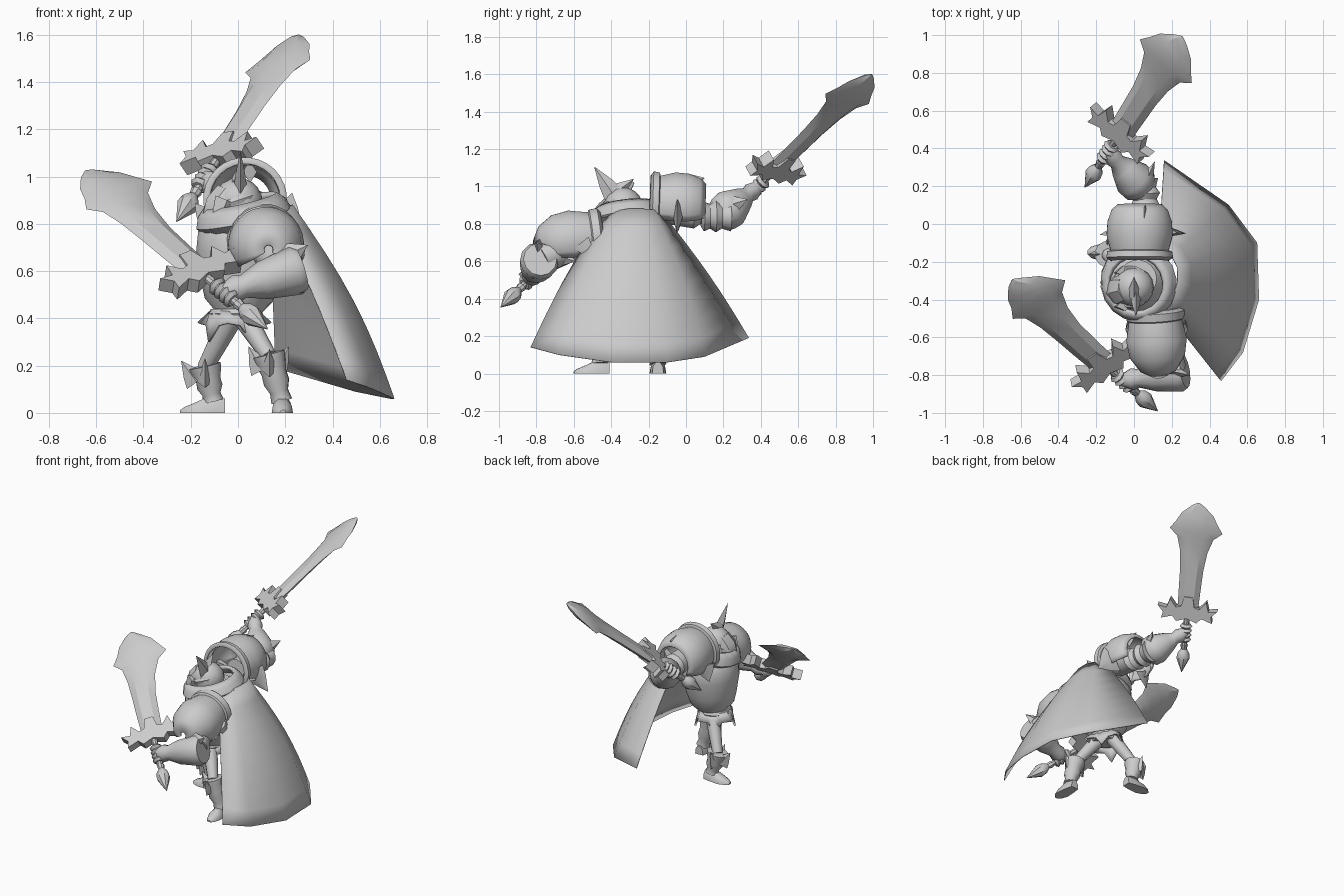
import bpy, bmesh, math
from mathutils import Vector, Matrix

if "Cube" in bpy.data.objects:
    bpy.data.objects.remove(bpy.data.objects["Cube"])

grey = bpy.data.materials.new("plain grey")
grey.use_nodes = True
grey.diffuse_color = (0.6, 0.6, 0.6, 1)
grey.node_tree.nodes["Principled BSDF"].inputs["Base Color"].default_value = (0.6, 0.6, 0.6, 1)


def finish(name, bm, angle=40, solid=0.0):
    bmesh.ops.remove_doubles(bm, verts=bm.verts, dist=0.0005)
    bmesh.ops.recalc_face_normals(bm, faces=bm.faces)
    mesh = bpy.data.meshes.new(name)
    bm.to_mesh(mesh)
    bm.free()
    ob = bpy.data.objects.new(name, mesh)
    bpy.context.collection.objects.link(ob)
    mesh.materials.append(grey)
    if solid:
        mod = ob.modifiers.new("thickness", 'SOLIDIFY')
        mod.thickness = solid
        mod.offset = 0
    bpy.ops.object.select_all(action='DESELECT')
    bpy.context.view_layer.objects.active = ob
    ob.select_set(True)
    bpy.ops.object.shade_smooth_by_angle(angle=math.radians(angle))
    return ob


def skin(bm, rows, closed=True):
    """Join rows of points with quads."""
    rows = [[bm.verts.new(p) for p in row] for row in rows]
    n = len(rows[0])
    for a, b in zip(rows, rows[1:]):
        for i in range(n if closed else n - 1):
            j = (i + 1) % n
            bm.faces.new((a[i], a[j], b[j], b[i]))
    return rows


def lathe(name, p0, p1, profile, n=14, flat=1.0, shell=0.0, gap=0):
    """Turn (fraction, radius) pairs round the line p0-p1.
    flat squashes sideways; shell leaves it open and thin; gap opens the underside (degrees)."""
    p0, p1 = Vector(p0), Vector(p1)
    axis = p1 - p0
    side = axis.cross(Vector((0, 0, 1)))
    side = side.normalized() if side.length > 1e-4 else Vector((0, 1, 0))
    up = side.cross(axis).normalized()
    start, sweep = math.radians(gap / 2 - 90), math.radians(360 - gap)
    angles = [start + sweep * i / (n - 1 if gap else n) for i in range(n)]
    bm = bmesh.new()
    rings = skin(bm, [[p0 + axis * t + r * (side * math.cos(k) * flat + up * math.sin(k))
                       for k in angles] for t, r in profile], closed=not gap)
    if not shell:
        bm.faces.new(rings[0])
        bm.faces.new(rings[-1])
    return finish(name, bm, solid=shell)


def spike(name, base, tip, r, flat=0.6):
    return lathe(name, base, tip, [(0, r), (0.4, r * 0.7), (1, 0.001)], 4, flat)


GUARD = [(0, .40), (.07, .375), (.10, .41), (.175, .385), (.165, .43), (.205, .475), (.145, .465),
         (.125, .53), (.08, .475), (.045, .485), (.03, .555)]
# distance along, half width, share of the sideways lean
BLADE = [(.44, .07, 0), (.6, .075, 0), (.75, .08, .1), (.88, .095, .4), (.98, .125, .8),
         (1.03, .182, 1), (1.09, .142, 1), (1.15, .11, .8), (1.21, .045, .5), (1.234, .008, .6)]


def sword(label, pommel, tip, across, lean):
    pommel, along = Vector(pommel), (Vector(tip) - Vector(pommel)).normalized()
    across = Vector(across)
    across = (across - along * across.dot(along)).normalized()
    thick = along.cross(across)

    def at(w, t, h):
        return pommel + across * w + along * t + thick * h

    # blade with bevelled edges
    bm = bmesh.new()
    rows = []
    for t, w, share in BLADE:
        h = min(0.024, w * 0.32)
        ring = [(-w, 0), (-w * .5, h), (w * .5, h), (w, 0), (w * .5, -h), (-w * .5, -h)]
        rows.append([at(x + share * lean, t, y) for x, y in ring])
    rings = skin(bm, rows)
    bm.faces.new(rings[0])
    bm.faces.new(rings[-1])
    finish(label + "_sword_blade", bm, 25)
    # star shaped guard
    outline = GUARD + [(-w, t) for w, t in reversed(GUARD[1:])]
    bm = bmesh.new()
    rings = skin(bm, [[at(w, t, h) for w, t in outline] for h in (-.033, .033)])
    for ring in rings:
        bm.faces.new(ring)
    finish(label + "_sword_guard", bm, 20)
    # grip and spindle pommel
    lathe(label + "_sword_grip", at(0, .1, 0), at(0, .42, 0), [(0, .018), (1, .02)], 8)
    lathe(label + "_sword_pommel", pommel, at(0, .2, 0),
          [(0, .002), (.5, .045), (.7, .04), (.85, .02), (1, .026)], 8)
    # gauntlet hand wrapped round the grip
    for k in range(4):
        c = at(0, .24 + k * .032, 0)
        lathe(label + "_finger", c - along * .016, c + along * .016,
              [(0, .03), (.5, .044), (1, .03)], 8)
    return at(0, .29, 0)


right_hand = sword("right", (-.26, .195, .81), (.255, .985, 1.595), (-.76, .62, -.16), .005)
left_hand = sword("left", (.125, -.99, .355), (-.655, -.31, 1.015), (-.764, -.555, -.32), -.035)

# right arm, raised
lathe("right_upper_arm", (.05, -.1, .87), (.06, .2, .84),
      [(0, .07), (.5, .08), (.62, .05), (.75, .06), (1, .05)])
lathe("right_elbow_cuff", (.06, .08, .84), (.05, .24, .84),
      [(0, .055), (.1, .08), (.3, .065), (.5, .085), (.7, .065), (1, .08)])
lathe("right_gauntlet", (.06, .17, .83), right_hand,
      [(0, .05), (.15, .10), (.32, .105), (.6, .068), (.75, .042), (.85, .05), (1, .035)])
spike("right_elbow_fin", (.07, .24, .90), (.11, .33, .93), .05)

# left arm, lowered
lathe("left_upper_arm", (.1, -.5, .74), (.2, -.77, .61), [(0, .08), (.6, .085), (1, .08)])
lathe("left_gauntlet", (.27, -.78, .61), left_hand,
      [(0, .09), (.08, .105), (.5, .082), (.75, .05), (.85, .058), (1, .035)], 12)
spike("left_elbow_fin_top", (.2, -.78, .66), (.295, -.80, .71), .06)
spike("left_elbow_fin_low", (.2, -.80, .56), (.285, -.82, .51), .06)
spike("left_elbow_fin_back", (.2, -.70, .63), (.22, -.585, .60), .06)

# shoulder shells with raised rims, open below
lathe("right_pauldron", (.03, -.19, .905), (.03, .1, .895),
      [(0, .15), (.05, .172), (.14, .168), (.16, .15), (.45, .17), (.7, .165), (.9, .145), (1, .115)],
      20, shell=.012, gap=120)
lathe("left_pauldron", (.11, -.45, .73), (.13, -.81, .69),
      [(0, .135), (.04, .152), (.14, .148), (.16, .135), (.45, .155), (.7, .14), (.9, .09), (1, .02)],
      20, shell=.012, gap=110)
spike("right_pauldron_top_point", (.05, .0, 1.02), (.06, .1, 1.045), .05)
spike("right_pauldron_back_point", (.16, -.04, .86), (.275, -.05, .75), .10, .3)
spike("right_pauldron_front_point", (-.11, -.04, .86), (-.15, -.05, .75), .08, .3)
for x in (-.03, .27):
    spike("left_pauldron_point", (x, -.56, .70), (x, -.49, .61), .05, .3)

# torso, from belt to neck
lathe("torso", (.0, -.31, .38), (.02, -.29, .87),
      [(0, .085), (.1, .10), (.2, .145), (.35, .165), (.6, .19), (.78, .185), (.9, .15), (1, .1)], 18)
lathe("collar", (.03, -.31, .80), (.01, -.32, .89),
      [(0, .17), (.3, .195), (.7, .18), (1, .15)], 18, shell=.025)
lathe("belt", (-.01, -.31, .40), (-.01, -.31, .44), [(0, .105), (.5, .115), (1, .105)])

# pointed skirt plates
bm = bmesh.new()
waist, hem = [], []
for i in range(16):
    k = 2 * math.pi * i / 16
    r, z = ((.13, .30), (.12, .37), (.155, .38), (.12, .37))[i % 4]
    for row, rad, h in ((waist, .1, .43), (hem, r, z)):
        row.append((-.015 + rad * math.cos(k + .6), -.31 + rad * math.sin(k + .6), h))
skin(bm, [waist, hem])
finish("skirt_plates", bm, 20, .012)

# helmet with face guard, cheek plates and crest
bm = bmesh.new()
bmesh.ops.create_uvsphere(bm, u_segments=16, v_segments=10, radius=1)
bm.transform(Matrix.Translation((0, -.335, .89)) @ Matrix.Diagonal((.105, .105, .105, 1)))
finish("helmet", bm)
lathe("face_guard", (-.02, -.34, .92), (-.13, -.365, .75), [(0, .08), (.35, .09), (.7, .065), (1, .012)], 8)
lathe("helmet_brow", (-.01, -.335, .88), (-.02, -.335, .91), [(0, .108), (.5, .115), (1, .106)], 14)
for y in (-.43, -.25):
    spike("cheek_plate", (-.05, y, .90), (-.11, y - .01, .76), .05)
spike("front_crest", (.01, -.39, .96), (.01, -.49, 1.105), .055, .5)
spike("rear_crest", (.0, -.38, .965), (.0, -.28, 1.04), .045, .8)


def leg(label, hip, knee, ankle, toe):
    hip, knee, ankle, toe = map(Vector, (hip, knee, ankle, toe))
    out = Vector((toe.x - ankle.x, toe.y - ankle.y, 0)).normalized()
    side = Vector((-out.y, out.x, 0))
    lathe(label + "_thigh", hip, knee, [(0, .05), (.5, .042), (1, .034)], 10)
    lathe(label + "_boot", knee + Vector((0, 0, .01)), ankle,
          [(0, .07), (.12, .068), (.4, .054), (.6, .056), (.8, .04), (1, .046)], 12)
    # pointed flares round the knee
    for forward, sideways, rise in ((.10, 0, .03), (.0, .085, .04), (.0, -.085, .04)):
        away = out * forward + side * sideways
        spike(label + "_knee_point", knee - Vector((0, 0, .06)) + away * .35,
              knee + away + Vector((0, 0, rise)), .05)
    # foot: wedge with a flat sole
    heel = ankle - out * .05
    bm = bmesh.new()
    rows = []
    for t, w, h in ((0, .03, .06), (.3, .04, .075), (.65, .045, .045), (.9, .03, .025), (1, .012, .012)):
        c = heel.lerp(toe, t)
        rows.append([Vector((c.x, c.y, 0)) + side * w * s + Vector((0, 0, h * u))
                     for s, u in ((-1, 0), (-.9, .6), (-.4, 1), (.4, 1), (.9, .6), (1, 0))])
    rings = skin(bm, rows)
    bm.faces.new(rings[0])
    bm.faces.new(rings[-1])
    finish(label + "_foot", bm, 40)


leg("right", (-.03, -.26, .40), (-.14, -.16, .19), (-.105, -.15, .05), (-.245, -.15, 0))
leg("left", (.03, -.36, .40), (.13, -.47, .24), (.185, -.46, .05), (.19, -.6, 0))

# cape, lofted from shoulders to hem with a slight outward swell
TOP = [(.13, -.13, .86), (.2, -.17, .875), (.23, -.23, .88), (.23, -.31, .88), (.21, -.37, .87), (.15, -.44, .85)]
HEM = [(.16, .335, .19), (.5, .1, .09), (.65, -.1, .06), (.66, -.4, .06), (.575, -.68, .1), (.46, -.83, .14)]
SWELL = [.02, .04, .045, .045, .04, .025]
bm = bmesh.new()
rows = []
for s in range(9):
    t = s / 8
    row = []
    for a, b, swell in zip(TOP, HEM, SWELL):
        a, b = Vector(a), Vector(b)
        away = Vector((b.x - a.x, b.y - a.y, 0)).normalized()
        row.append(a.lerp(b, t) + away * swell * math.sin(math.pi * t))
    rows.append(row)
skin(bm, rows, closed=False)
finish("cape", bm, 60, .005)
